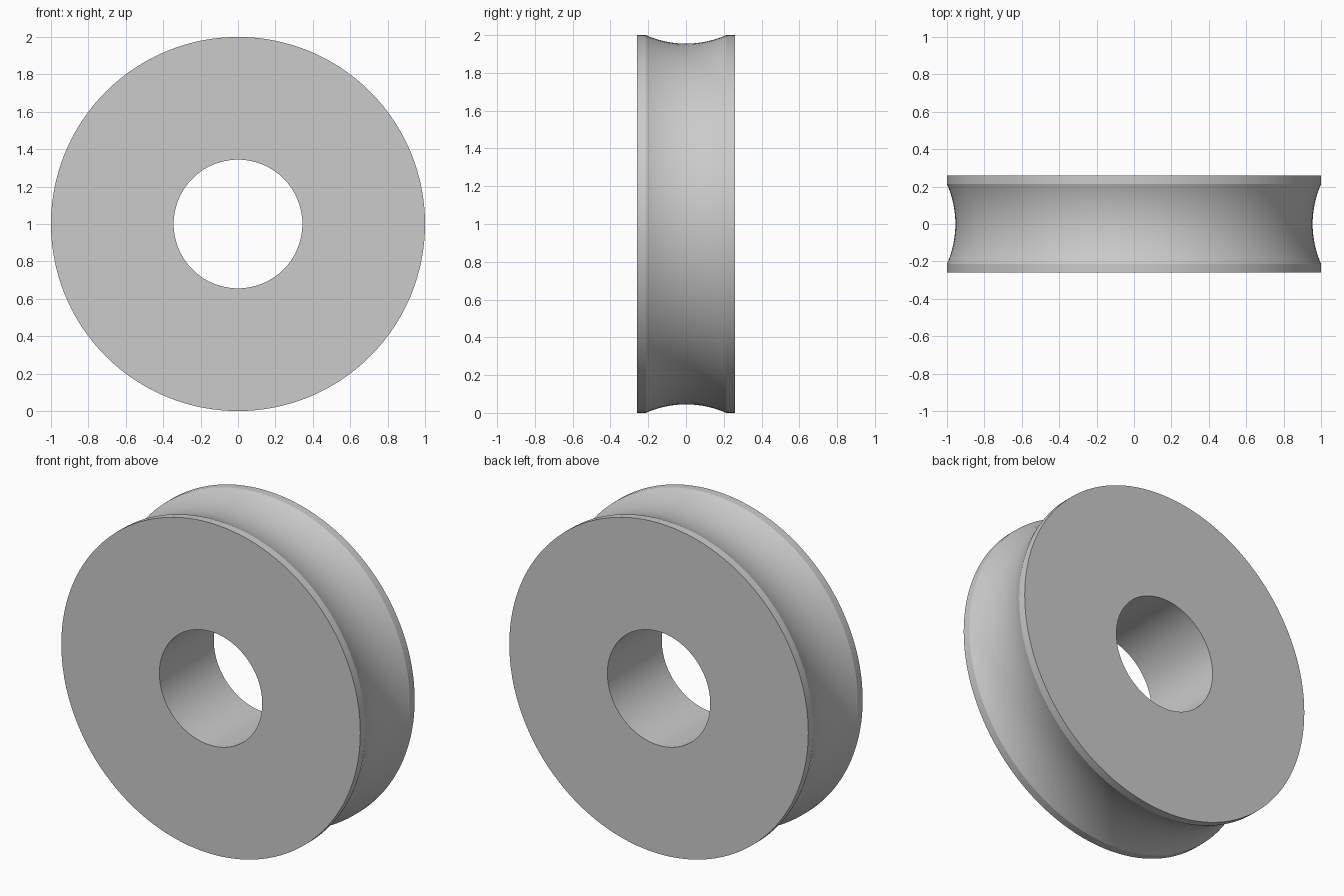
import bpy, bmesh, math
from mathutils import Matrix, Vector

cube = bpy.data.objects.get("Cube")
if cube:
    bpy.data.objects.remove(cube, do_unlink=True)

RADIUS, BORE, HALF = 1.0, 0.344, 0.26
GROOVE_HALF, GROOVE_DEPTH = 0.213, 0.045
SEGMENTS, ARC_STEPS = 128, 20

grey = bpy.data.materials.new("light grey")
grey.use_nodes = True
colour = (0.6, 0.6, 0.6, 1)
grey.diffuse_color = colour
grey.node_tree.nodes["Principled BSDF"].inputs["Base Color"].default_value = colour

# Cross-section: bore, flat sides, narrow rims and a circular-arc groove
arc_r = (GROOVE_HALF ** 2 + GROOVE_DEPTH ** 2) / (2 * GROOVE_DEPTH)
arc_centre = RADIUS - GROOVE_DEPTH + arc_r
half_angle = math.asin(GROOVE_HALF / arc_r)
profile = [(BORE, -HALF), (RADIUS, -HALF)]
for i in range(ARC_STEPS + 1):
    a = half_angle * (2 * i / ARC_STEPS - 1)
    profile.append((arc_centre - arc_r * math.cos(a), arc_r * math.sin(a)))
profile += [(RADIUS, HALF), (BORE, HALF)]

# Revolve the closed section around the y axis
bm = bmesh.new()
verts = [bm.verts.new((r, y, 0)) for r, y in profile]
edges = [bm.edges.new((v, verts[(i + 1) % len(verts)])) for i, v in enumerate(verts)]
bmesh.ops.spin(bm, geom=verts + edges, cent=(0, 0, 0), axis=(0, 1, 0),
               angle=2 * math.pi, steps=SEGMENTS, use_merge=True)
bmesh.ops.remove_doubles(bm, verts=bm.verts, dist=1e-5)
bmesh.ops.transform(bm, matrix=Matrix.Translation(Vector((0, 0, RADIUS))), verts=bm.verts)
bmesh.ops.recalc_face_normals(bm, faces=bm.faces)
mesh = bpy.data.meshes.new("grooved_wheel")
bm.to_mesh(mesh)
bm.free()
mesh.materials.append(grey)

wheel = bpy.data.objects.new("grooved_wheel", mesh)
bpy.context.collection.objects.link(wheel)
bpy.ops.object.select_all(action="DESELECT")
wheel.select_set(True)
bpy.context.view_layer.objects.active = wheel
bpy.ops.object.shade_smooth_by_angle(angle=math.radians(20))
